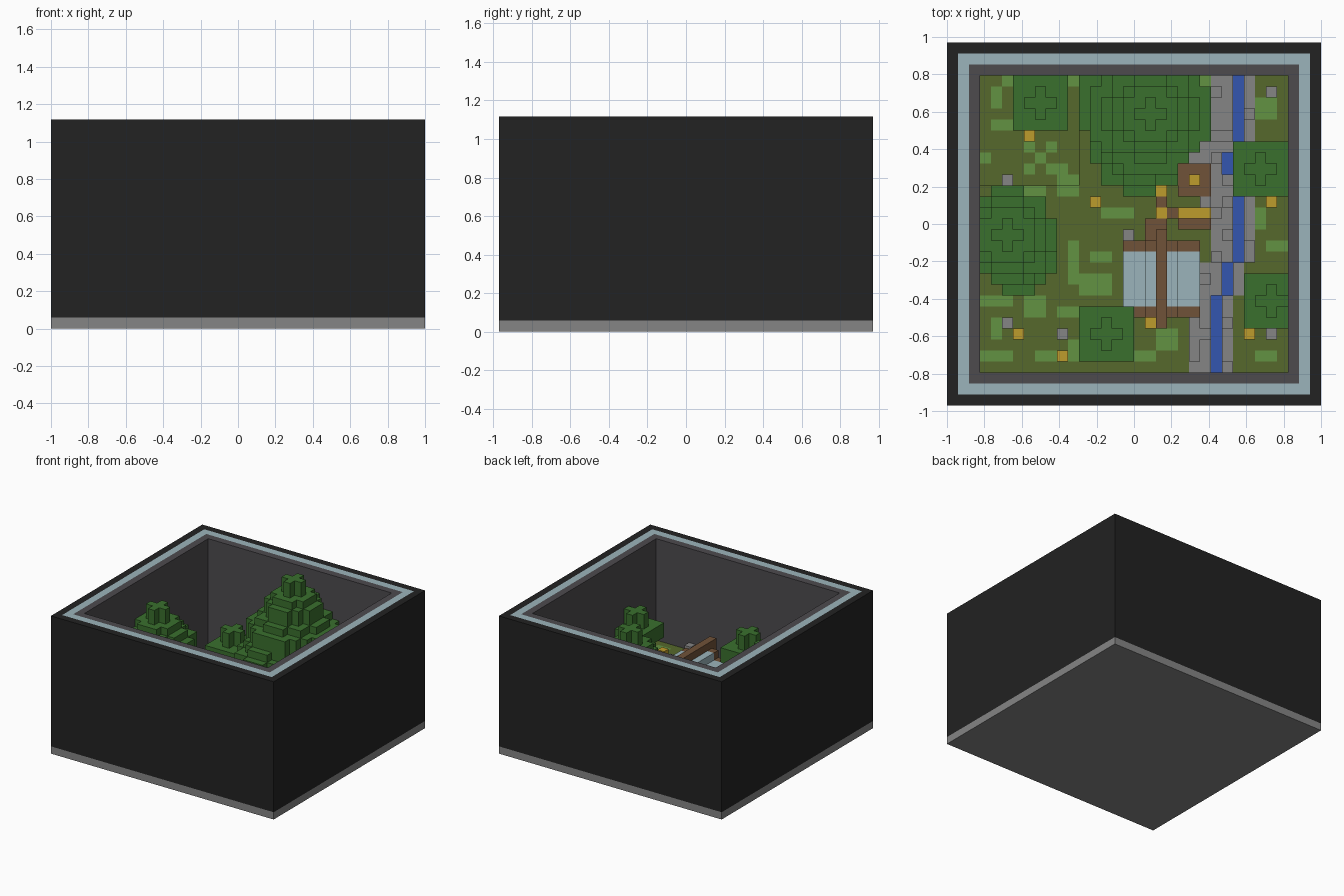
import bpy, bmesh, random
from mathutils import Vector

random.seed(4)
if "Cube" in bpy.data.objects:
    bpy.data.objects.remove(bpy.data.objects["Cube"])

U = 2 / 34                 # block size
COLS, ROWS = 28, 27        # inner garden, row 0 is at the back
X0, Y0 = -14 * U, 13.5 * U
TOP = 19


def material(name, r, g, b):
    m = bpy.data.materials.new(name)
    m.use_nodes = True
    m.diffuse_color = (r, g, b, 1)
    m.node_tree.nodes["Principled BSDF"].inputs["Base Color"].default_value = (r, g, b, 1)
    return m


BLACK = material("black", .016, .016, .016)
STONE = material("stone grey", .235, .235, .235)
GLASS = material("pale blue", .33, .456, .497)
DARK = material("dark grey", .074, .07, .076)
LEAF = material("leaf green", .042, .162, .027)
GRASS = material("olive grass", .093, .138, .025)
MOSS = material("light grass", .122, .287, .054)
WATER = material("water blue", .034, .093, .434)
WOOD = material("wood brown", .162, .084, .04)
GOLD = material("golden yellow", .515, .332, .025)


def finish(name, bm, mats):
    me = bpy.data.meshes.new(name)
    bm.to_mesh(me)
    bm.free()
    for m in mats:
        me.materials.append(m)
    ob = bpy.data.objects.new(name, me)
    bpy.context.scene.collection.objects.link(ob)
    return ob


def add_box(bm, lo, hi):
    verts = bmesh.ops.create_cube(bm, size=1)["verts"]
    lo, hi = Vector(lo), Vector(hi)
    for v in verts:
        v.co = (lo + hi) / 2 + v.co * (hi - lo)


def frame(name, cells_in, mat):
    """Square wall ring, one block thick."""
    bm = bmesh.new()
    a, b = 1 - cells_in * U, 16.5 * U - cells_in * U
    for s in (-1, 1):
        ys, xs = sorted((s * b, s * (b - U))), sorted((s * a, s * (a - U)))
        add_box(bm, (-a, ys[0], U), (a, ys[1], TOP * U))
        add_box(bm, (xs[0], U - b, U), (xs[1], b - U, TOP * U))
    finish(name, bm, [mat])


def blocks(name, cells):
    """Mesh the outer faces of a dict of (col, row, level) -> material."""
    mats = list(dict.fromkeys(cells.values()))
    bm = bmesh.new()
    for (c, r, k), mat in cells.items():
        mid = Vector((X0 + (c + .5) * U, Y0 - (r + .5) * U, (k + .5) * U))
        for axis in range(3):
            for s in (-1, 1):
                step = [0, 0, 0]
                step[axis] = s
                near = (c + step[0], r - step[1], k + step[2])
                if near in cells:
                    continue
                n = Vector(step) * U / 2
                p = Vector([step[(i - 1) % 3] for i in range(3)]) * U / 2
                q = n.cross(p) * 2 / U
                quad = [mid + n + p + q, mid + n - p + q, mid + n - p - q, mid + n + p - q]
                f = bm.faces.new([bm.verts.new(v) for v in quad])
                f.material_index = mats.index(mat)
    bmesh.ops.remove_doubles(bm, verts=bm.verts, dist=U / 100)
    bmesh.ops.recalc_face_normals(bm, faces=bm.faces)
    return finish(name, bm, mats)


# Container
bm = bmesh.new()
add_box(bm, (-1, -16.5 * U, 0), (1, 16.5 * U, U))
finish("base_slab", bm, [STONE])
for name, inset, mat in (("outer_wall", 0, BLACK), ("glass_wall", 1, GLASS), ("inner_wall", 2, DARK)):
    frame(name, inset, mat)


# Terrain: grass terraces with a winding stony stream
def level(c, r):
    return 4 if c < 9 and r < 10 else 5


def stream(r):
    return 23 if r < 7 or 10 <= r < 17 else 21 if r >= 20 else 22


patches = [(1, 4, 2, 1), (0, 7, 1, 1), (2, 0, 1, 1), (1, 1, 1, 2), (8, 0, 2, 1), (4, 6, 1, 1),
           (6, 6, 1, 1), (5, 7, 1, 1), (4, 8, 1, 1), (6, 8, 2, 1), (2, 10, 4, 1), (7, 9, 2, 2),
           (11, 12, 3, 1), (8, 15, 1, 4), (9, 18, 3, 2), (10, 16, 2, 1), (0, 20, 3, 1),
           (4, 20, 2, 2), (7, 21, 2, 1), (1, 22, 1, 2), (0, 25, 3, 1), (5, 25, 2, 1),
           (24, 12, 2, 2), (26, 15, 2, 1), (25, 2, 2, 2), (20, 0, 2, 1), (16, 23, 2, 2),
           (24, 22, 3, 1), (25, 25, 2, 1), (8, 24, 1, 2), (14, 25, 2, 1)]
moss = {(c + i, r + j) for c, r, w, h in patches for i in range(w) for j in range(h)}
ground = {}
for r in range(ROWS):
    s = stream(r)
    for c in range(COLS):
        mat, h = (MOSS if (c, r) in moss else GRASS), level(c, r)
        if c == s and r != 9:
            mat, h = WATER, h - 1
        elif s - 2 <= c <= s + 1 or (5 < r < 8 and c == s - 3):
            mat, h = STONE, h + random.choice((0, 0, 1))
        for k in range(1, h):
            ground[c, r, k] = mat
blocks("ground", ground)

# Loose stones and golden flowers
props = {}
for mat, spots in ((STONE, ((2, 9), (2, 22), (7, 23), (26, 23), (13, 14), (26, 1), (20, 11))),
                   (GOLD, ((4, 5), (10, 11), (26, 11), (3, 23), (7, 25), (15, 22), (24, 23)))):
    for c, r in spots:
        props[c, r, level(c, r)] = mat
blocks("stones_and_flowers", props)


# Trees: stacked leaf layers listed from the top down
def tree(name, c0, r0, top, radii, square=False):
    cells = {}
    for n, rad in enumerate(radii):
        for i in range(-rad, rad + 1):
            for j in range(-rad, rad + 1):
                c, r = c0 + i, r0 + j
                full = square and rad > 1
                if (full or i * i + j * j <= rad * rad + rad - 1) and 0 <= c < COLS and 0 <= r < ROWS:
                    cells[c, r, top - 1 - n] = LEAF
    for k in range(level(c0, r0) - 1, top - len(radii)):
        cells[c0, r0, k] = WOOD
    blocks(name, cells)


SMALL = (1, 1, 2, 2)
tree("tall_tree", 15, 3, 19, (1, 1, 2, 3, 3, 4, 5, 5, 5, 5))
tree("tall_tree_front_bough", 14, 6, 13, (1, 2, 3, 4, 4))
tree("tall_tree_side_bough", 11, 2, 12, SMALL, True)
tree("left_tree", 2, 14, 16, (1, 1, 2, 3, 4, 4))
tree("left_tree_low_bough", 3, 16, 11, (2, 3, 3))
tree("back_tree", 5, 2, 9, SMALL, True)
tree("stream_tree", 25, 8, 12, SMALL, True)
tree("corner_tree", 26, 20, 12, SMALL, True)
tree("front_tree", 11, 23, 12, SMALL, True)

# House: timber frame, glass roof falling away from a ridge beam
house = {}
for r in range(15, 22):
    for i in range(-3, 4):
        c, eave = 16 + i, 9 - abs(i) // 2
        gable = r in (15, 21)
        if gable or abs(i) == 3:
            for k in range(5, eave - 1):
                house[c, r, k] = WOOD
        house[c, r, eave - 1] = WOOD if gable else GLASS
for r in range(14, 23):
    house[16, r, 9] = WOOD
    house[16, r, 8] = WOOD
for r in (13, 14):
    house[15, r, 5] = WOOD
    house[16, r, 5] = WOOD
blocks("house", house)

# Yard: log stack, bench and posts beside the stream
yard = {}
for c in range(18, 21):
    for r in range(8, 11):
        yard[c, r, 5] = WOOD
    yard[c, 12, 6] = GOLD
    yard[c, 13, 5] = WOOD
for c in range(17, 22):
    yard[c, 12, 5] = WOOD
yard[19, 9, 6] = GOLD
for c, r in ((15, 10), (16, 11)):
    yard[c, r, 5] = WOOD
for r in (10, 12):
    yard[16, r, 5] = GOLD
blocks("yard_timber", yard)
